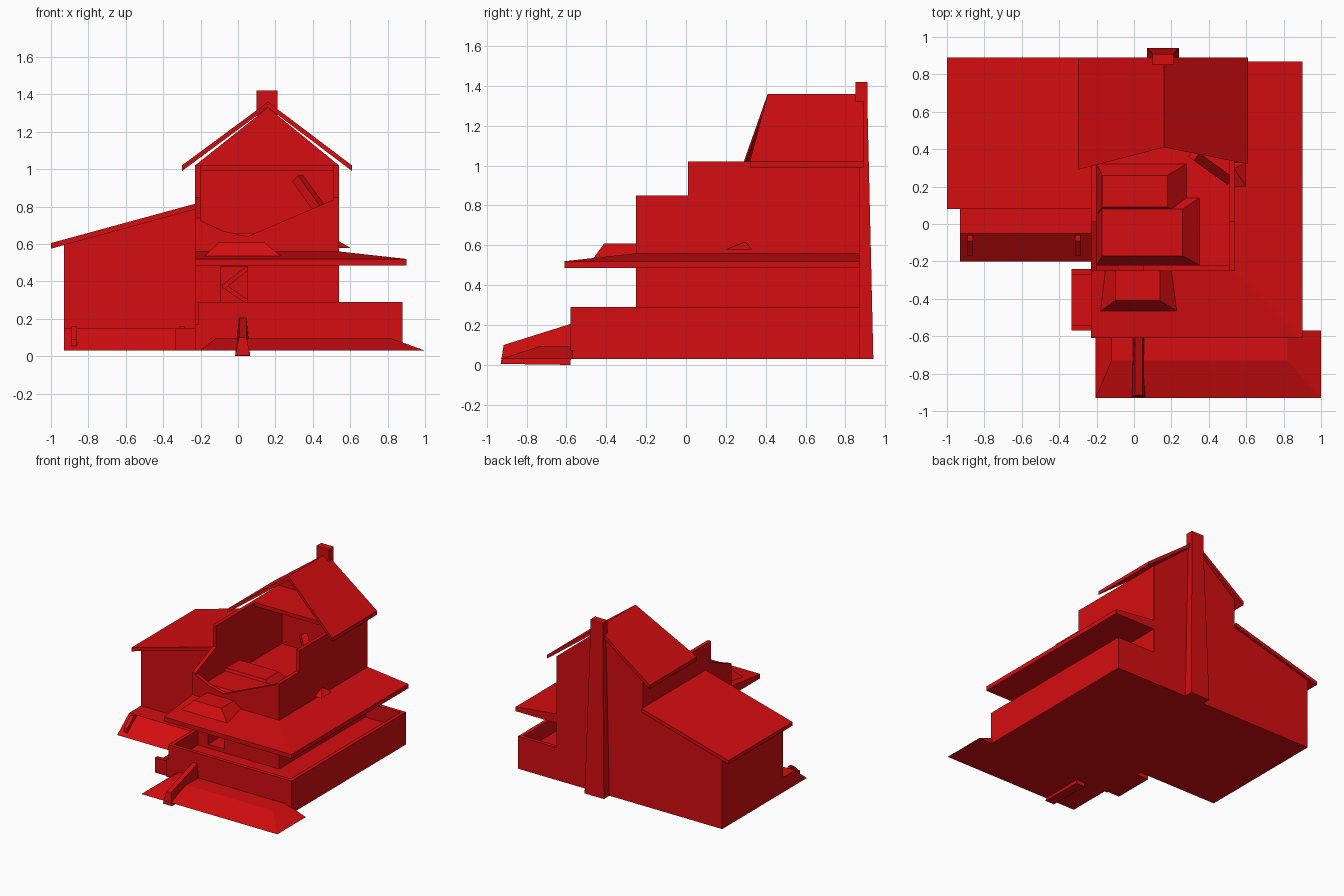
import bpy, bmesh
from mathutils import Vector

cube = bpy.data.objects.get("Cube")
if cube:
    bpy.data.objects.remove(cube, do_unlink=True)

red = bpy.data.materials.new("signal_red")
red.use_nodes = True
red.diffuse_color = (.66, .004, .005, 1)
red.node_tree.nodes["Principled BSDF"].inputs["Base Color"].default_value = red.diffuse_color

# Shared planes of the building
west, east, front, back = -.23, .54, -.25, .87
ground, plinth, storey, eaves = .03, .15, .56, 1.02
wing_end, terrace_end, terrace_front = -.93, .88, -.58
skirt_end, skirt_front, skirt_top, skirt_low = .9, -.61, .52, .485
ridge_x, ridge_z, parapet_top = .16, 1.36, .29
thin = .03


def solid(name, start, end):
    """Join two matching outlines into a closed solid."""
    bm = bmesh.new()
    first = [bm.verts.new(p) for p in start]
    last = [bm.verts.new(p) for p in end]
    bm.faces.new(first)
    bm.faces.new(reversed(last))
    for i in range(len(first)):
        bm.faces.new((first[i], first[i - 1], last[i - 1], last[i]))
    bmesh.ops.recalc_face_normals(bm, faces=bm.faces)
    mesh = bpy.data.meshes.new(name)
    bm.to_mesh(mesh)
    bm.free()
    mesh.materials.append(red)
    part = bpy.data.objects.new(name, mesh)
    bpy.context.collection.objects.link(part)
    return part


def along_x(name, profile, lo, hi):
    return solid(name, [(lo, y, z) for y, z in profile], [(hi, y, z) for y, z in profile])


def along_y(name, profile, lo, hi):
    return solid(name, [(x, lo, z) for x, z in profile], [(x, hi, z) for x, z in profile])


def rectangle(xs, ys, z):
    return [(xs[0], ys[0], z), (xs[1], ys[0], z), (xs[1], ys[1], z), (xs[0], ys[1], z)]


def frustum(name, xs, ys, zs, left=0, right=0, near=0, far=0):
    """Block whose top is drawn in on each side."""
    top_x, top_y = (xs[0] + left, xs[1] - right), (ys[0] + near, ys[1] - far)
    return solid(name, rectangle(xs, ys, zs[0]), rectangle(top_x, top_y, zs[1]))


def beam(name, start, end, width):
    a, b = Vector(start), Vector(end)
    along = (b - a).normalized()
    side = along.cross(Vector((0, 0, 1))).normalized() * width
    up = side.cross(along)
    corners = (side + up, up - side, -side - up, side - up)
    return solid(name, [a + c for c in corners], [b + c for c in corners])


# Tower ground storey with a doorway recess
body = frustum("tower_lower_storey", (west, east), (front, back), (ground, storey))
cutter = frustum("doorway_cutter", (-.09, .05), (front - thin, front + plinth), (.2, .48))
cutter.hide_render = cutter.hide_viewport = True
cut = body.modifiers.new("doorway", "BOOLEAN")
cut.operation = "DIFFERENCE"
cut.solver = "EXACT"
cut.object = cutter
for name, foot, head in (("fallen_door_plank", .37, .47), ("fallen_door_brace", .38, .29)):
    beam(name, (-.08, -.2, foot), (.05, -.2, head), .012)

# Broken upper walls, stepping down towards the front
for name, x, sill in (("left_upper_wall", west, .74), ("right_upper_wall", east - thin, .85)):
    along_x(name, [(front, storey), (back, storey), (back, eaves), (.01, eaves),
                   (.01, .85), (front, sill)], x, x + thin)
along_y("front_broken_wall", [(west, storey), (east, storey), (east, .85), (.05, .64),
                              (-.08, .67), (west, .74)], front, front + thin)
along_y("back_gable_wall", [(west, storey), (east, storey), (east, eaves),
                            (ridge_x, ridge_z - thin), (west, eaves)], back - thin, back)
frustum("attic_floor", (west + thin, east - thin), (.5, back - thin), (eaves - thin, eaves))

# Rubble inside the upper room
frustum("rubble_front", (-.2, .35), (-.22, .14), (storey, .64), thin, .09, .05, .06)
frustum("rubble_back", (-.2, .28), (.05, .32), (storey, .66), thin, .1, .04, .06)
beam("fallen_rafter", (.32, .37, .95), (.5, .24, .7), .025)
frustum("debris_spike", (east - thin, .6), (.2, .33), (.58, .615), 0, .06, .09, thin)

# Gable roof with a raked front edge
for name, eave_x, eave_y in (("gable_roof_right", -.3, .29), ("gable_roof_left", .61, .32)):
    top = [(ridge_x, .41, ridge_z), (eave_x, eave_y, eaves)]
    edge = top + [(x, y, z - thin) for x, y, z in reversed(top)]
    solid(name, edge, [(x, .89, z) for x, y, z in edge])

# Chimney
frustum("chimney_stack", (.07, .24), (.86, .94), (ground, 1.32), thin, thin, 0, thin)
frustum("chimney_top", (.1, .21), (.85, .91), (1.32, 1.42))

# Side wing with a lean-to roof and a sloping base
along_y("wing_walls", [(wing_end, plinth), (west, plinth), (west, .79), (wing_end, .6)], .1, back)
slope = [(-1, .605), (west, .815)]
along_y("wing_roof", slope + [(x, z - thin) for x, z in reversed(slope)], .08, .89)
along_x("wing_base", [(-.2, ground), (back, ground), (back, plinth), (-.05, plinth)],
        wing_end, west)
for name, x in (("wing_fin_outer", -.89), ("wing_fin_inner", -.315)):
    along_x(name, [(-.17, .05), (-.05, .05), (-.06, .16), (-.09, .16), (-.17, .09)], x, x + thin)

# Skirt roof around the front and left side, mitred at the corner
wall_edge = [(west, front), (east, front), (east, back)]
outer_edge = [(west, skirt_front), (skirt_end, skirt_front), (skirt_end, back)]
sections = [[(*wall, storey), (*rim, skirt_top), (*rim, skirt_low), (*wall, skirt_low)]
            for wall, rim in zip(wall_edge, outer_edge)]
solid("skirt_roof_front", sections[0], sections[1])
solid("skirt_roof_side", sections[1], sections[2])
frustum("skirt_roof_hump", (-.18, .23), (-.465, front), (.535, .61), .08, .09, .055)

# Terrace with parapets
frustum("terrace_floor", (west, terrace_end), (terrace_front, back), (ground, .17))
rail = (plinth, parapet_top)
frustum("parapet_front", (-.21, terrace_end), (terrace_front, terrace_front + thin), rail)
frustum("parapet_side", (terrace_end - thin, terrace_end), (terrace_front, back), rail)
frustum("parapet_back", (east, terrace_end), (back - thin, back), rail)
frustum("parapet_end", (-.21, -.21 + thin), (terrace_front, front), rail)

# Small side step with raised ends
step_x, step_y = (-.335, west), (-.57, -.24)
frustum("side_step", step_x, step_y, (ground, .11))
for name, y in (("side_step_front_lip", step_y[0]), ("side_step_back_lip", step_y[1] - thin)):
    frustum(name, step_x, (y, y + thin), (.1, plinth))

# Front apron and sloping buttress
frustum("front_apron", (-.205, 1), (-.93, -.57), (ground, .095), .085, .18, .2)
buttress = []
for y, foot, top in ((-.93, .005, .1), (terrace_front, 0, .21)):
    buttress.append([(-.015, y, foot), (.065, y, foot),
                     (.045, y + thin / 2, top), (.005, y + thin / 2, top)])
solid("front_buttress", *buttress)
